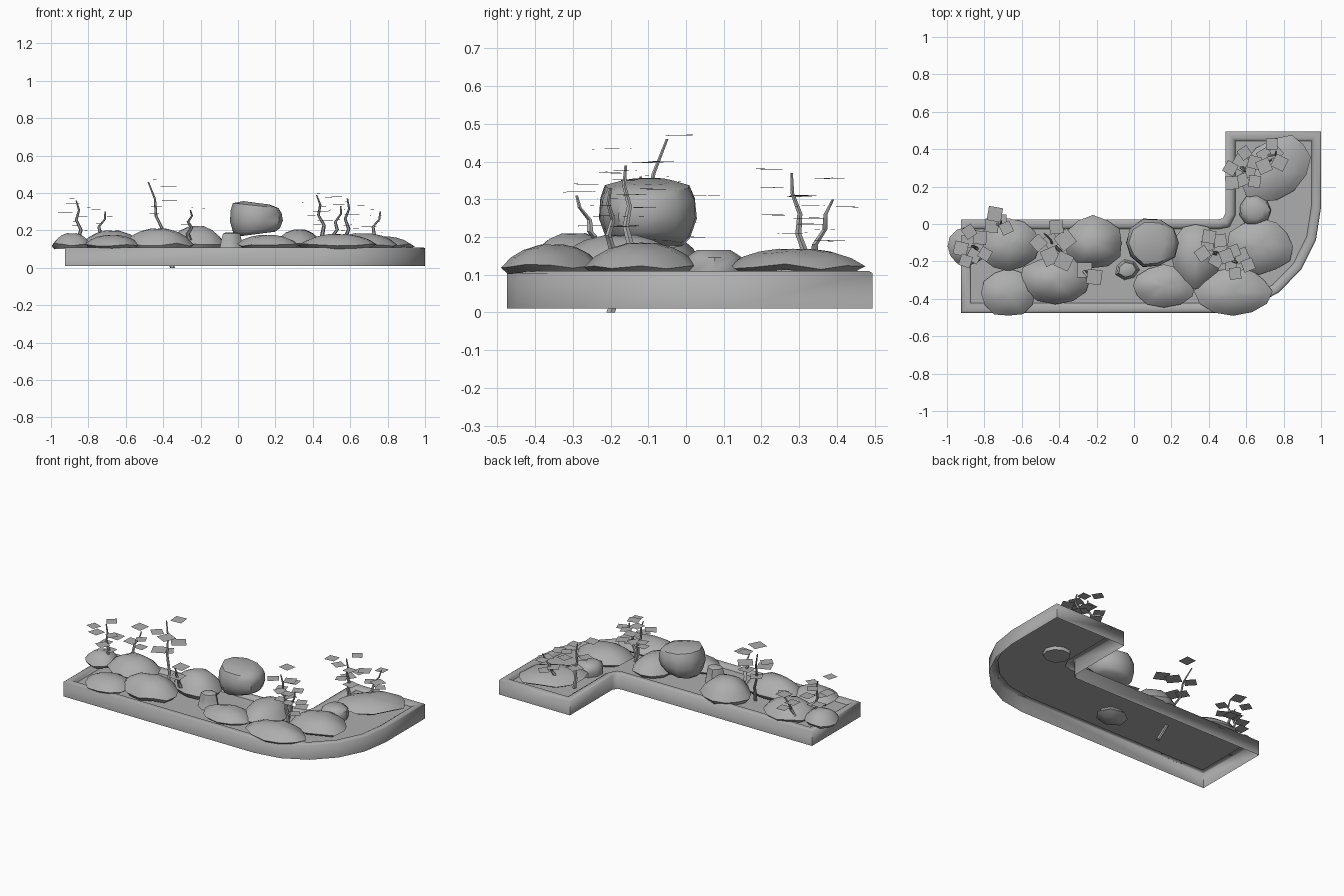
import bpy, bmesh, math, random
from mathutils import Vector

if "Cube" in bpy.data.objects:
    bpy.data.objects.remove(bpy.data.objects["Cube"])

random.seed(4)
grey = bpy.data.materials.new("stone_grey")
grey.diffuse_color = (0.42, 0.42, 0.42, 1)
grey.use_nodes = True
grey.node_tree.nodes["Principled BSDF"].inputs["Base Color"].default_value = grey.diffuse_color


def make(name, bm, angle=None):
    """Turn a bmesh into a named, shaded object."""
    me = bpy.data.meshes.new(name)
    bm.to_mesh(me)
    bm.free()
    me.materials.append(grey)
    ob = bpy.data.objects.new(name, me)
    bpy.context.collection.objects.link(ob)
    if angle:
        bpy.ops.object.select_all(action='DESELECT')
        ob.select_set(True)
        bpy.context.view_layer.objects.active = ob
        bpy.ops.object.shade_smooth_by_angle(angle=math.radians(angle))


def loft(rings, start=True, end=True):
    """Skin equal-length closed rings; ends are closed with a fan."""
    bm = bmesh.new()
    vs = [[bm.verts.new(p) for p in r] for r in rings]
    n = len(vs[0])
    for a, b in zip(vs, vs[1:]):
        for i in range(n):
            j = (i + 1) % n
            bm.faces.new((a[i], a[j], b[j], b[i]))
    for use, ring in ((start, vs[0][::-1]), (end, vs[-1])):
        if use:
            mid = bm.verts.new(sum((v.co for v in ring), Vector()) / n)
            for i in range(n):
                bm.faces.new((ring[i], ring[(i + 1) % n], mid))
    return bm


def circle(n, r=1.0):
    return [Vector((r * math.cos(i * math.tau / n), r * math.sin(i * math.tau / n)))
            for i in range(n)]


def inset(pts, d):
    """Offset a counter-clockwise outline inwards by d with mitred corners."""
    out = []
    for i, p in enumerate(pts):
        e1 = (p - pts[i - 1]).normalized()
        e2 = (pts[(i + 1) % len(pts)] - p).normalized()
        n1, n2 = Vector((-e1.y, e1.x)), Vector((-e2.y, e2.x))
        out.append(p + (n1 + n2) * d / (1 + n1.dot(n2)))
    return out


# Planter kerb, open underneath: straight arms joined by a swept outer corner
sweep = [(.45 + .55 * math.sin(a), .09 - .565 * math.cos(a))
         for a in (i * math.pi / 10 for i in range(6))]
outline = [Vector(p) for p in [(-.925, -.475)] + sweep +
           [(1, .495), (.49, .495), (.49, .06), (.475, .03), (.45, .025), (-.925, .025)]]
kerb_profile = [(0, .01), (0, .104), (.010, .11), (.034, .11), (.047, .102), (.052, .09)]
make("planter_kerb", loft([[(p.x, p.y, z) for p in inset(outline, d)]
                           for d, z in kerb_profile], False, False), 70)

# Soil sheet inside the kerb
bm = bmesh.new()
bm.faces.new([bm.verts.new((p.x, p.y, .09)) for p in inset(outline, .05)])
bmesh.ops.triangulate(bm, faces=bm.faces[:])
make("soil", bm)

# Low shrub mounds: centre, radii, top height
mounds = [(-.89, -.12, .11, .10, .185), (-.67, -.11, .16, .14, .20),
          (-.67, -.37, .15, .125, .175), (-.42, -.30, .19, .13, .21),
          (-.22, -.10, .16, .14, .225), (.16, -.33, .17, .11, .175),
          (.33, -.17, .13, .17, .205), (.53, -.36, .20, .125, .18),
          (.67, -.12, .18, .145, .185), (.755, .29, .21, .15, .168)]
for k, (cx, cy, rx, ry, top) in enumerate(mounds):
    turn = math.radians(42 if cy > 0 else 0)
    c, s = math.cos(turn), math.sin(turn)
    rim = [(p.x * rx * j, p.y * ry * j, random.uniform(-.004, .012))
           for p in circle(12) for j in [random.uniform(.95, 1.06)]]
    rings = [[(cx + (x * c - y * s) * f, cy + (x * s + y * c) * f,
               .115 + h * (top - .115) + dz * f) for x, y, dz in rim]
             for f, h in [(.85, -.2), (1, .06), (.8, .48), (.55, .78), (.25, .97)]]
    make(f"shrub_mound_{k + 1}", loft(rings, False), 60)


def rock(name, centre, rx, ry, profile, n, rough, slant=0.0):
    """Irregular stone from scaled rings; slant tips the upper rings."""
    plan = [p * random.uniform(1 - rough, 1 + rough) for p in circle(n)]
    z0, z1 = profile[0][1], profile[-1][1]
    rings = [[(centre[0] + rx * p.x * f * random.uniform(.97, 1.03),
               centre[1] + ry * p.y * f * random.uniform(.97, 1.03),
               z - slant * p.x * rx * f * (2 * (z - z0) / (z1 - z0) - 1)) for p in plan]
             for f, z in profile]
    make(name, loft(rings), 45)


# Stones
rock("large_boulder", (.095, -.1), .145, .128,
     [(.7, .18), (.9, .2), (1, .25), (.99, .30), (.88, .333), (.5, .348)], 10, .07, .13)
rock("upright_rock", (-.037, -.245), .058, .05,
     [(.9, .03), (1.8, .055), (1.1, .09), (.93, .15), (.8, .183), (.5, .19)], 7, .08)
rock("corner_rock", (.645, .075), .088, .083,
     [(.9, .07), (1, .11), (.9, .145), (.55, .165)], 9, .06)

# Saplings: foot, tip, leaf cluster centre, cluster radius, lowest leaf, leaf count
saplings = [((-.84, -.13, .1), (-.865, -.12, .36), (-.86, -.12), .09, .20, 8),
            ((-.77, -.05, .1), (-.71, .02, .30), (-.725, .0), .06, .20, 4),
            ((-.35, -.2, 0), (-.48, -.05, .46), (-.43, -.12), .11, .29, 6),
            ((-.26, -.22, .15), (-.255, -.29, .31), (-.24, -.25), .05, .23, 2),
            ((.47, -.15, .12), (.42, -.16, .39), (.43, -.14), .08, .23, 8),
            ((.50, -.2, .12), (.55, -.2, .33), (.56, -.2), .07, .20, 6),
            ((.58, .32, .1), (.585, .28, .37), (.59, .29), .10, .21, 8),
            ((.69, .32, .1), (.76, .39, .30), (.74, .365), .075, .19, 5)]
for k, (foot, tip, (lx, ly), spread, low, count) in enumerate(saplings):
    # Tapered, kinked six-sided trunk
    foot, tip, rings = Vector(foot), Vector(tip), []
    for i in range(6):
        t = i / 5
        kink = .010 * (-1) ** i if 0 < i < 5 else 0
        c = foot.lerp(tip, t) + Vector((kink, -kink * .6, 0))
        rings.append([(c.x + p.x, c.y + p.y, c.z) for p in circle(6, .013 - .009 * t)])
    make(f"trunk_{k + 1}", loft(rings), 50)
    # Nearly level square leaf plates spiralling up around the trunk
    bm = bmesh.new()
    for i in range(count):
        a = i * 2.4 + k
        r = spread * math.sqrt((i + .5) / count)
        z = low + (tip.z + .01 - low) * i / (count - 1)
        spin = random.uniform(0, math.tau)
        half = (.058 if k in (2, 3) else .049) * random.uniform(.85, 1.1)
        bm.faces.new([bm.verts.new((lx + r * math.cos(a) + half * p.x, ly + r * math.sin(a) + half * p.y,
                                    z + .0015 * math.cos(q * math.pi / 2)))
                      for q in range(4)
                      for p in [Vector((math.cos(spin + q * math.pi / 2),
                                        math.sin(spin + q * math.pi / 2)))]])
    make(f"leaves_{k + 1}", bm)
